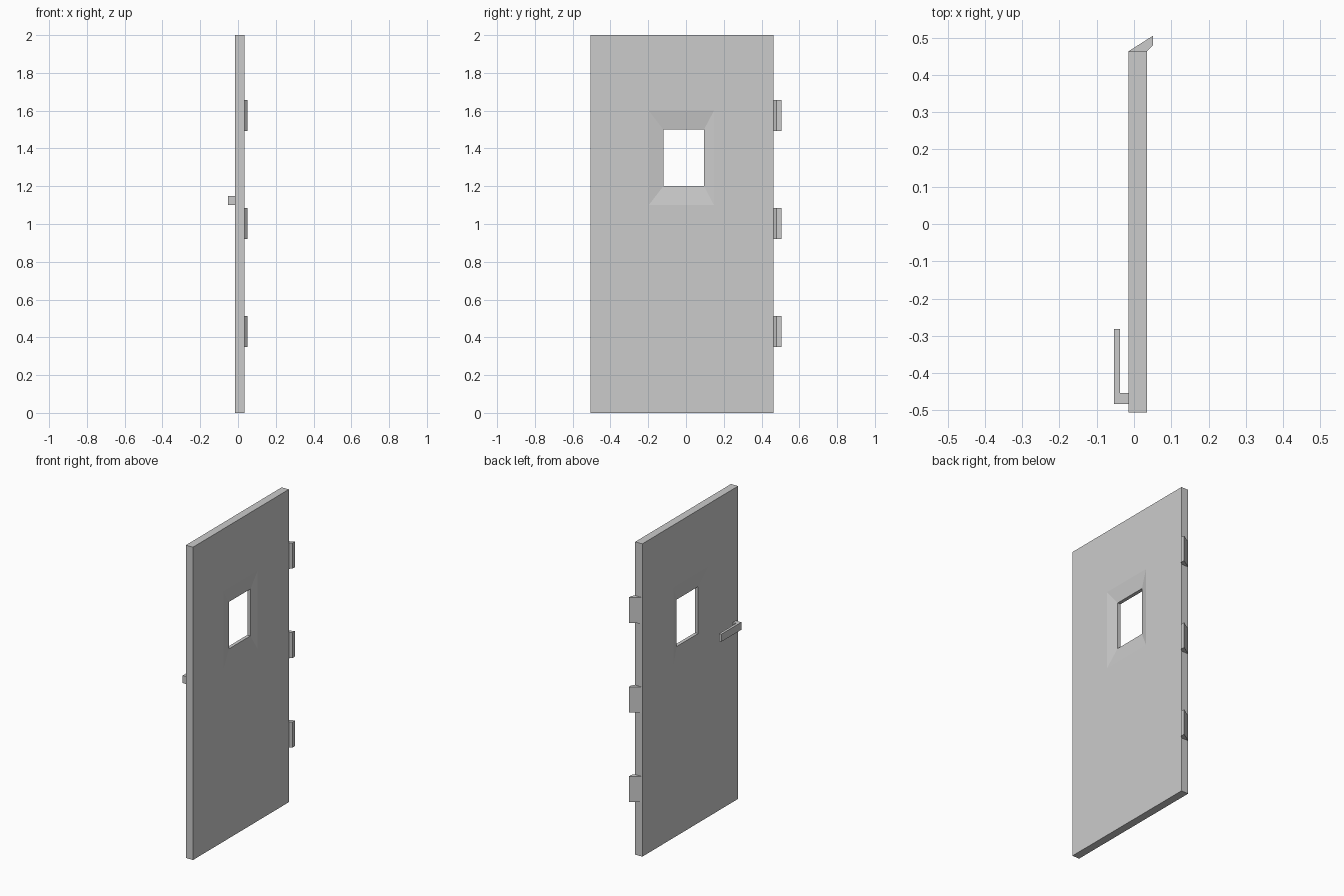
import bpy
import bmesh

if "Cube" in bpy.data.objects:
    bpy.data.objects.remove(bpy.data.objects["Cube"])


def finish(bm, name):
    bmesh.ops.recalc_face_normals(bm, faces=bm.faces)
    mesh = bpy.data.meshes.new(name)
    bm.to_mesh(mesh)
    bm.free()
    obj = bpy.data.objects.new(name, mesh)
    bpy.context.collection.objects.link(obj)
    return obj


def extrude_profile(name, points, z0, z1):
    """Prism from an (x, y) outline, raised from z0 to z1."""
    bm = bmesh.new()
    face = bm.faces.new([bm.verts.new((x, y, z0)) for x, y in points])
    top = bmesh.ops.extrude_face_region(bm, geom=[face])["geom"]
    verts = [g for g in top if isinstance(g, bmesh.types.BMVert)]
    bmesh.ops.translate(bm, verts=verts, vec=(0, 0, z1 - z0))
    return finish(bm, name)


# Door panel: rectangular loops skinned around the window opening
BACK, FRONT, RECESS = -0.015, 0.035, 0.014
panel = (-0.505, 0.463, 0.0, 2.0)
bezel = (-0.197, 0.148, 1.10, 1.60)
window = (-0.12, 0.095, 1.20, 1.50)
sections = [
    (BACK + RECESS, window), (BACK, bezel), (BACK, panel),
    (FRONT, panel), (FRONT, bezel), (FRONT - RECESS, window),
]
bm = bmesh.new()
loops = []
for x, (y0, y1, z0, z1) in sections:
    corners = [(y0, z0), (y1, z0), (y1, z1), (y0, z1)]
    loops.append([bm.verts.new((x, y, z)) for y, z in corners])
for a, b in zip(loops, loops[1:] + loops[:1]):
    for i in range(4):
        j = (i + 1) % 4
        bm.faces.new((a[i], a[j], b[j], b[i]))
finish(bm, "door_panel")

# Hinges on the +y edge
hinge = [(-0.015, 0.463), (0.035, 0.463), (0.051, 0.479), (0.051, 0.505)]
for i, z in enumerate((0.43, 1.002, 1.574)):
    extrude_profile(f"hinge_{i + 1}", hinge, z - 0.082, z + 0.082)

# L-shaped lever handle on the -x face
handle = [(-0.015, -0.483), (-0.053, -0.483), (-0.053, -0.281),
          (-0.037, -0.281), (-0.037, -0.453), (-0.015, -0.453)]
extrude_profile("handle", handle, 1.10, 1.148)
